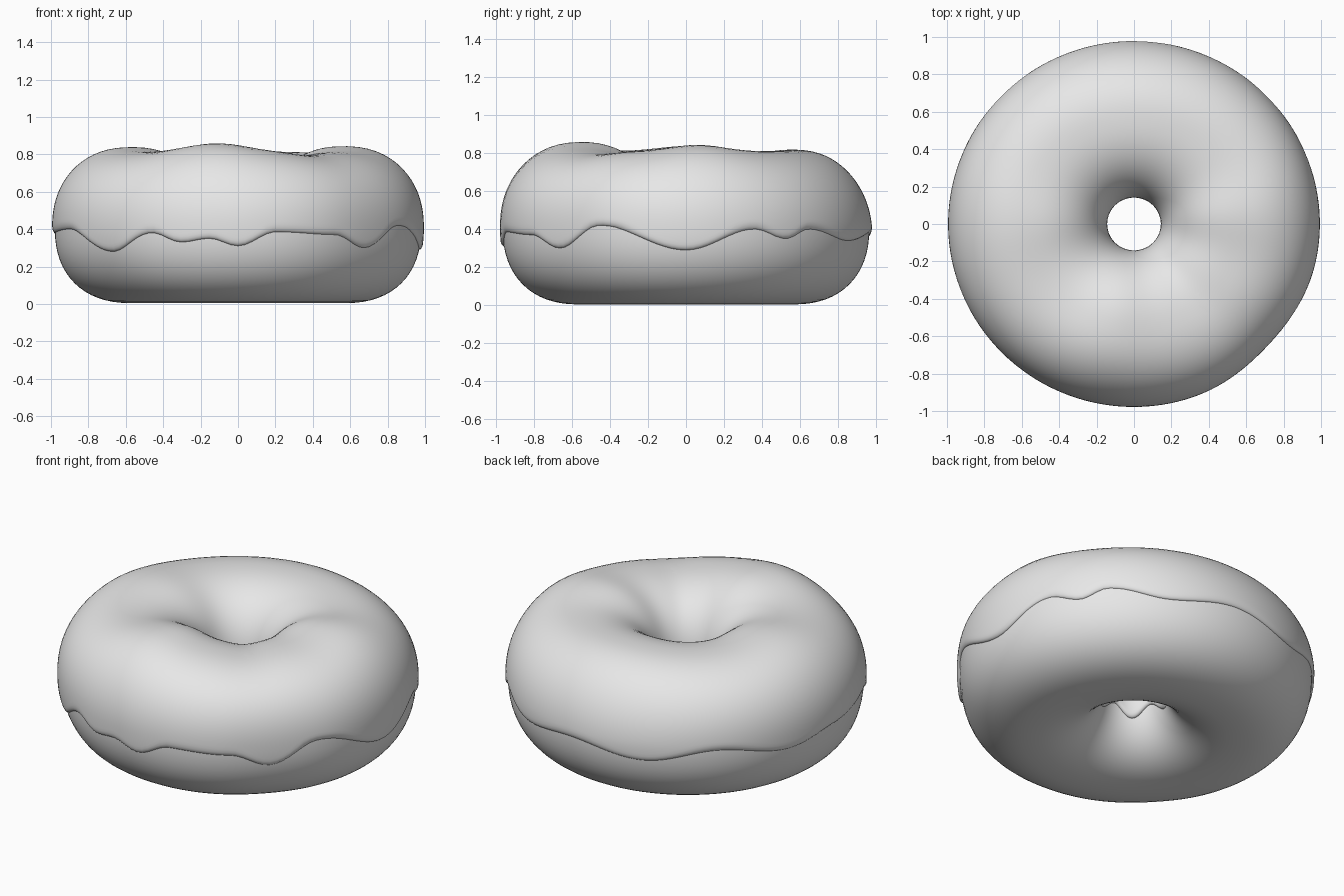
import bpy, bmesh, math

if "Cube" in bpy.data.objects:
    bpy.data.objects.remove(bpy.data.objects["Cube"], do_unlink=True)

RING, HALF_W, MID, POWER = 0.564, 0.408, 0.41, 2.3
SEGMENTS = 160

grey = bpy.data.materials.new("plain_grey")
grey.use_nodes = True
grey.diffuse_color = (0.8, 0.8, 0.8, 1)
grey.node_tree.nodes["Principled BSDF"].inputs["Base Color"].default_value = (0.8, 0.8, 0.8, 1)

# Height of the wavy icing rim, by angle in degrees from +x
RIM = [(-180, .38), (-156, .40), (-134, .28), (-118, .38), (-108, .33), (-99, .35),
       (-90, .31), (-78, .385), (-58, .37), (-45, .30), (-28, .42), (0, .29),
       (22, .40), (33, .35), (42, .40), (62, .34), (85, .38), (110, .33),
       (135, .40), (160, .34), (180, .38)]

# Lumps on the icing: angle, width, height
LUMPS = [(6, 20, .035), (178, 24, .03), (-101, 24, .05), (90, 30, .01), (-50, 14, -.015)]


def bell(angle, centre, width):
    d = (angle - centre + 180) % 360 - 180
    return math.exp(-(d / width) ** 2)


def rim_height(angle):
    for (a0, z0), (a1, z1) in zip(RIM, RIM[1:]):
        if a0 <= angle <= a1:
            t = (angle - a0) / (a1 - a0)
            return z0 + (z1 - z0) * (1 - math.cos(math.pi * t)) / 2


def signed_power(v, p):
    return math.copysign(abs(v) ** p, v)


def ring_point(angle, phi, grow=0.0):
    """Point on the squashed ring; phi runs outer, top, inner, bottom."""
    c, s = math.cos(phi), math.sin(phi)
    half_h = 0.385 if s > 0 else 0.405
    r = RING + (HALF_W + grow) * signed_power(c, 2 / POWER)
    z = MID + (half_h + grow) * signed_power(s, 2 / POWER)
    if c > 0:  # slightly flattened sides
        r -= c * (0.02 * bell(angle, -43, 18) + 0.02 * bell(angle, -137, 14) * max(0, -s))
        r -= 0.05 * c * max(0, s) * bell(angle, 90, 50)
    a = math.radians(angle)
    return [r * math.cos(a) * 1.008, r * math.sin(a) * 0.992, z]


def build(name, rows, closed):
    bm = bmesh.new()
    grid = [[bm.verts.new(p) for p in row] for row in rows]
    n = len(grid[0])
    for i, row in enumerate(grid):
        nxt = grid[(i + 1) % len(grid)]
        for j in range(n if closed else n - 1):
            k = (j + 1) % n
            bm.faces.new((row[j], nxt[j], nxt[k], row[k]))
    bmesh.ops.recalc_face_normals(bm, faces=bm.faces)
    mesh = bpy.data.meshes.new(name)
    bm.to_mesh(mesh)
    bm.free()
    mesh.materials.append(grey)
    mesh.shade_smooth()
    obj = bpy.data.objects.new(name, mesh)
    bpy.context.collection.objects.link(obj)
    return obj


angles = [-180 + 360 * i / SEGMENTS for i in range(SEGMENTS)]

# Dough ring
build("dough_ring", [[ring_point(a, math.tau * j / 64) for j in range(64)] for a in angles], True)


# Icing shell with a rounded wavy rim
def icing_row(angle, steps=56):
    dz = (rim_height(angle) - MID) / 0.405
    start = math.asin(signed_power(dz, POWER / 2))
    end = math.pi + 0.3 + 0.08 * math.sin(math.radians(angle * 5))
    lump = sum(h * bell(angle, c, w) for c, w, h in LUMPS)
    row = []
    for j in range(steps + 1):
        t = (1 - math.cos(math.pi * j / steps)) / 2
        phi = start + (end - start) * t
        edge = min(1, min(t, 1 - t) / 0.02)
        p = ring_point(angle, phi, 0.018 * math.sqrt(edge * (2 - edge)) - 0.004)
        p[2] += lump * max(0, math.sin(phi)) ** 2
        row.append(p)
    return row


build("icing", [icing_row(a) for a in angles], False)
